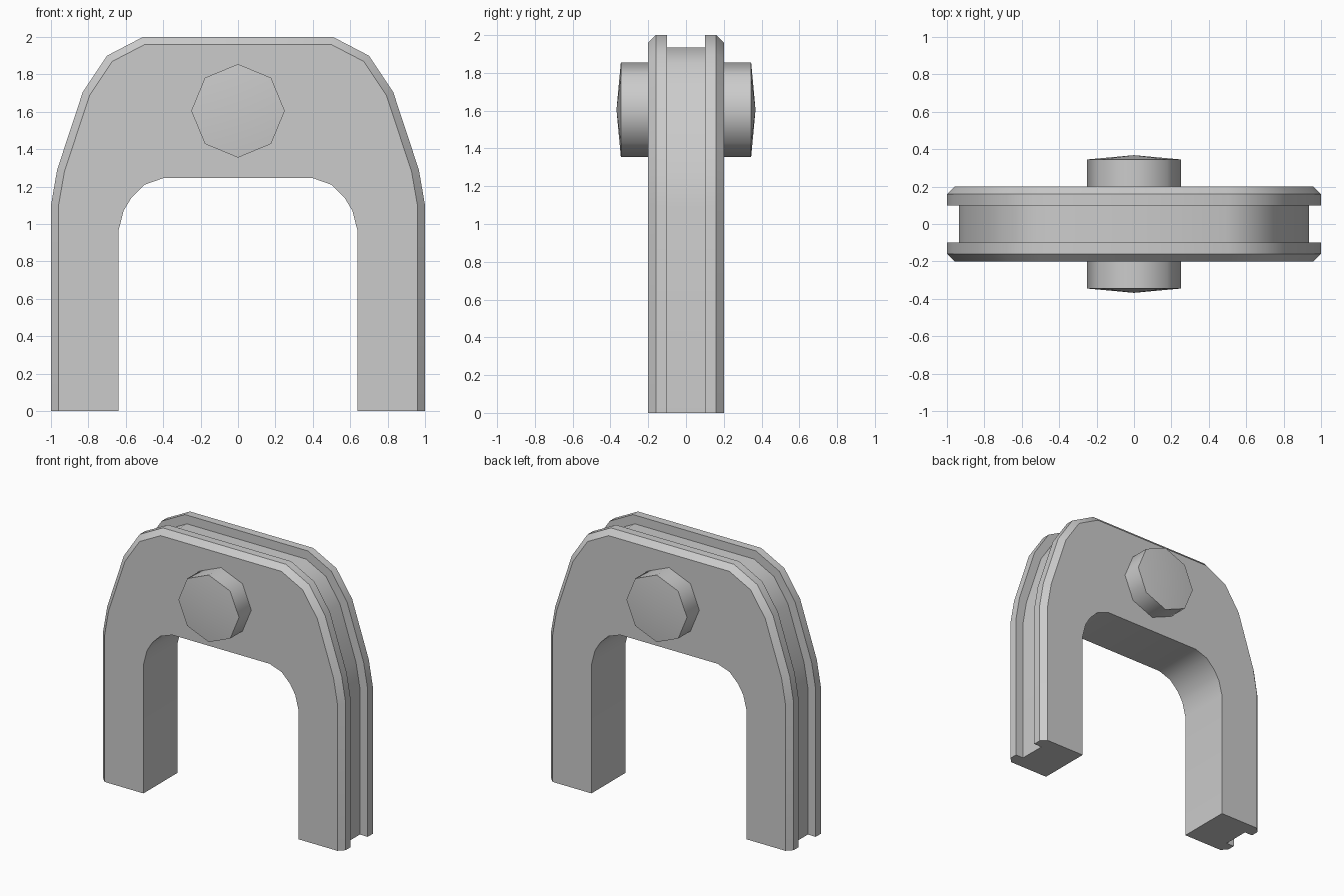
import bpy, bmesh, math
from mathutils import Vector, Matrix

cube = bpy.data.objects.get("Cube")
if cube:
    bpy.data.objects.remove(cube, do_unlink=True)

GREY = (0.6, 0.6, 0.6, 1.0)
grey = bpy.data.materials.new("plain grey")
grey.use_nodes = True
grey.diffuse_color = GREY
grey.node_tree.nodes["Principled BSDF"].inputs["Base Color"].default_value = GREY

# Half profiles in x, z, from the foot up to the crown
OUTER = [(1, 0), (1, 1.1), (0.967, 1.29), (0.83, 1.705), (0.7, 1.9), (0.508, 2)]
INNER = [(0.64, 0), (0.64, 0.96), (0.612, 1.07), (0.57, 1.14), (0.5, 1.21), (0.4, 1.245)]
CHAMFER, GROOVE = 0.04, 0.065


def mirrored(half):
    return [Vector(p) for p in half] + [Vector((-x, z)) for x, z in reversed(half)]


def inset(path, d):
    """Move an open path inwards by d with mitred corners."""
    normals = []
    for a, b in zip(path, path[1:]):
        t = (b - a).normalized()
        normals.append(Vector((-t.y, t.x)))
    result = []
    for i, p in enumerate(path):
        n1, n2 = normals[max(i - 1, 0)], normals[min(i, len(normals) - 1)]
        result.append(p + (n1 + n2) * d / (1 + n1.dot(n2)))
    return result


def finish(name, bm, angle):
    bmesh.ops.recalc_face_normals(bm, faces=bm.faces)
    mesh = bpy.data.meshes.new(name)
    bm.to_mesh(mesh)
    bm.free()
    mesh.materials.append(grey)
    obj = bpy.data.objects.new(name, mesh)
    bpy.context.collection.objects.link(obj)
    bpy.ops.object.select_all(action='DESELECT')
    obj.select_set(True)
    bpy.context.view_layer.objects.active = obj
    bpy.ops.object.shade_smooth_by_angle(angle=math.radians(angle))
    return obj


# Arch: chamfered rims on both sides of a channel around the outside
half_depth = [(0.2, CHAMFER), (0.16, 0), (0.1, 0), (0.1, GROOVE)]
stations = [(-y, d) for y, d in half_depth] + list(reversed(half_depth))
outer, inner = mirrored(OUTER), mirrored(INNER)
foot = Vector((1 - GROOVE, 0))
bm = bmesh.new()
rings = []
for y, d in stations:
    loop = [foot] + inset(outer, d) + [Vector((-foot.x, 0))] + inner[::-1]
    rings.append([bm.verts.new((p.x, y, p.y)) for p in loop])
for a, b in zip(rings, rings[1:]):
    for i in range(len(a)):
        j = (i + 1) % len(a)
        bm.faces.new((a[i], a[j], b[j], b[i]))
bm.faces.new(rings[0])
bm.faces.new(rings[-1])
bmesh.ops.remove_doubles(bm, verts=bm.verts, dist=0.0001)
finish("arch", bm, 28 + 2)

# Bolt: eight-sided pin through the arch with slightly domed ends
bm = bmesh.new()
SIDES, RADIUS = 8, 0.25
ends = []
for y, tip in ((-0.345, -0.368), (0.345, 0.368)):
    ring = [bm.verts.new((RADIUS * math.sin(math.tau * i / SIDES), y,
                          RADIUS * math.cos(math.tau * i / SIDES))) for i in range(SIDES)]
    apex = bm.verts.new((0, tip, 0))
    for i in range(SIDES):
        bm.faces.new((ring[i], ring[(i + 1) % SIDES], apex))
    ends.append(ring)
for i in range(SIDES):
    j = (i + 1) % SIDES
    bm.faces.new((ends[0][i], ends[0][j], ends[1][j], ends[1][i]))
bmesh.ops.transform(bm, matrix=Matrix.Translation((0, 0, 1.605)), verts=bm.verts)
finish("bolt", bm, 50)
